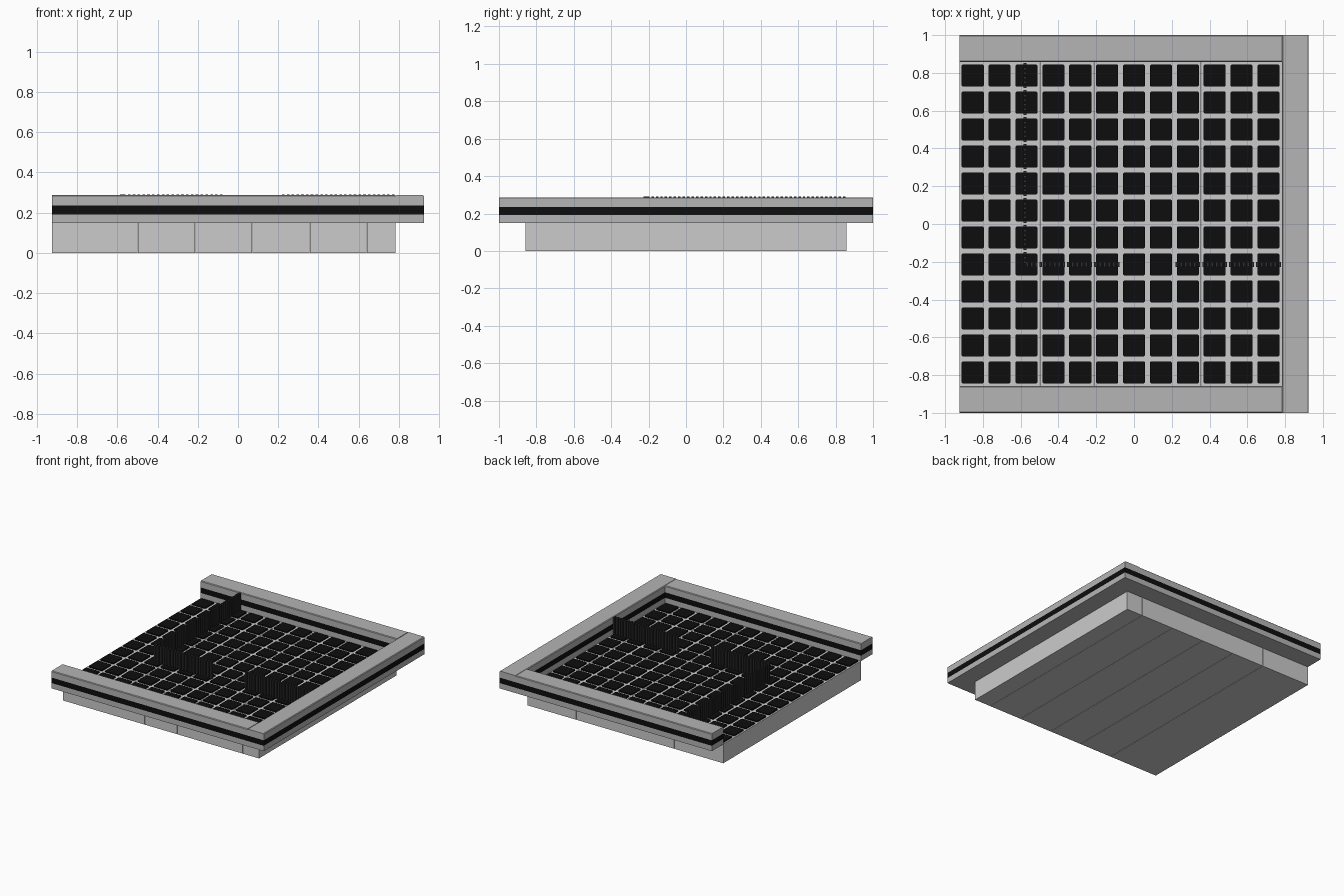
import bpy, bmesh
from mathutils import Matrix

if "Cube" in bpy.data.objects:
    bpy.data.objects.remove(bpy.data.objects["Cube"])


def mat(name, v):
    m = bpy.data.materials.new(name)
    m.diffuse_color = (v, v, v, 1)
    m.use_nodes = True
    m.node_tree.nodes["Principled BSDF"].inputs["Base Color"].default_value = m.diffuse_color
    return m


LIGHT = mat("light grey stone", 0.60)
GREY = mat("mid grey wall", 0.46)
BLACK = mat("black", 0.004)
BAR = mat("dark iron", 0.03)

X0, X1, X2 = -0.925, 0.783, 0.925     # floor left, floor right, wall right
YF, YW = 0.857, 1.0                   # floor and wall half depth
ZF, ZT = 0.15, 0.287                  # floor top, wall top
PX, PY = (X1 - X0) / 12, 2 * YF / 12  # tile pitch


def add_box(bm, lo, hi):
    size = [h - l for l, h in zip(lo, hi)]
    mid = [(h + l) / 2 for l, h in zip(lo, hi)]
    m = Matrix.Translation(mid) @ Matrix.Diagonal((*size, 1))
    return bmesh.ops.create_cube(bm, size=1, matrix=m)["verts"]


def finish(bm, name, *mats):
    me = bpy.data.meshes.new(name)
    bm.to_mesh(me)
    bm.free()
    for m in mats:
        me.materials.append(m)
    ob = bpy.data.objects.new(name, me)
    bpy.context.collection.objects.link(ob)
    return ob


# floor slabs, each a whole number of tiles wide
cols = [0, 3, 5, 7, 9, 11, 12]
for a, b in zip(cols, cols[1:]):
    bm = bmesh.new()
    add_box(bm, (X0 + a * PX + (0.001 if a else 0), -YF, 0),
            (X0 + b * PX - (0.001 if b < 12 else 0), YF, ZF))
    finish(bm, "floor_slab", LIGHT)

# floor tiles: thin plates with clipped corners
bm = bmesh.new()
h = 0.0585
for i in range(12):
    for j in range(12):
        cx, cy = X0 + (i + 0.5) * PX, -YF + (j + 0.5) * PY
        add_box(bm, (cx - h, cy - h, ZF), (cx + h, cy + h, ZF + 0.009))
upright = [e for e in bm.edges
           if abs(e.verts[0].co.z - e.verts[1].co.z) > 0.005]
bmesh.ops.bevel(bm, geom=upright, offset=0.006, segments=1, affect='EDGES')
finish(bm, "floor_tiles", BLACK)


# walls with a black band set by height and a chamfered top
def wall(name, xa, xb, ya, yb):
    bm = bmesh.new()
    add_box(bm, (xa, ya, ZF), (xb, yb, ZT))
    top = [e for e in bm.edges if all(v.co.z > ZT - 0.001 for v in e.verts)]
    axis = 0 if xb - xa > yb - ya else 1
    top = [e for e in top
           if abs(e.verts[0].co[axis] - e.verts[1].co[axis]) > 0.5]
    bmesh.ops.bevel(bm, geom=top, offset=0.005, segments=1, affect='EDGES')
    for z in (0.192, 0.235):
        bmesh.ops.bisect_plane(bm, geom=bm.verts[:] + bm.edges[:] + bm.faces[:],
                               plane_co=(0, 0, z), plane_no=(0, 0, 1))
    for f in bm.faces:
        f.material_index = int(0.192 < f.calc_center_median().z < 0.235
                               and abs(f.normal.z) < 0.5)
    bm.normal_update()
    finish(bm, name, GREY, BLACK)


wall("front_wall", X0, X1, -YW, -YF)
wall("back_wall", X0, X1, YF, YW)
wall("right_wall", X1, X2, -YW, YW)


# barred fences: evenly spaced upright bars
def fence(name, start, end, fixed, along_x):
    bm = bmesh.new()
    n = round((end - start) / 0.0238)
    step = (end - start) / n
    for k in range(n):
        c = start + (k + 0.5) * step
        hx, hy = (0.0065, 0.014) if along_x else (0.009, 0.0065)
        x, y = (c, fixed) if along_x else (fixed, c)
        add_box(bm, (x - hx, y - hy, ZF), (x + hx, y + hy, 0.29))
    finish(bm, name, BAR)


fx, fy = X0 + 2.5 * PX - 0.008, -YF + 4.5 * PY
fence("long_fence", fy, YF, fx, False)
fence("left_cross_fence", fx, X0 + 6 * PX, fy, True)
fence("right_cross_fence", X0 + 8 * PX, X1, fy, True)
